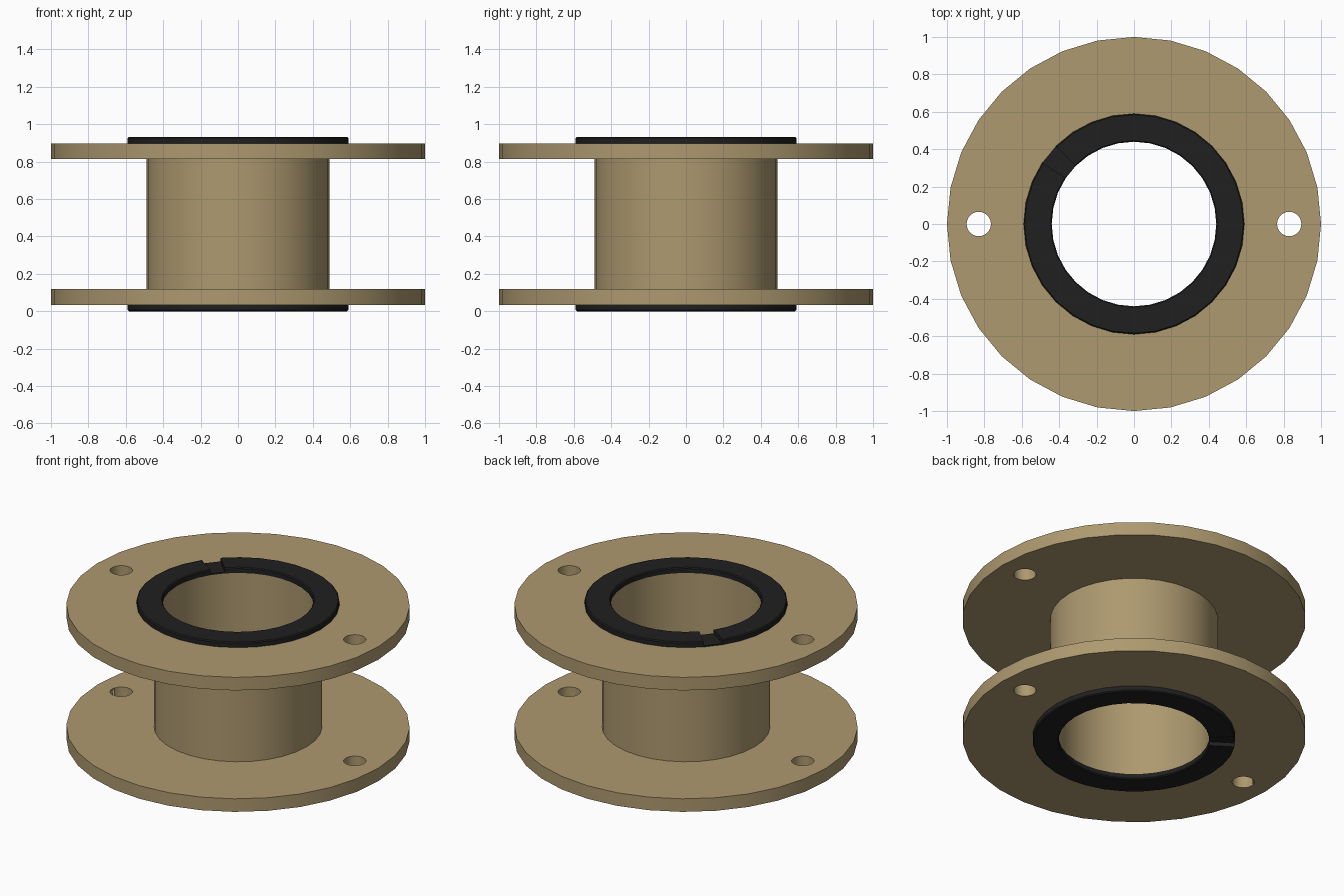
import bpy, bmesh
from math import cos, sin, pi, radians

if "Cube" in bpy.data.objects:
    bpy.data.objects.remove(bpy.data.objects["Cube"])

SIDES = 32
H = 0.932      # total height
GASKET = 0.034  # gasket thickness
FLANGE = 0.084  # flange thickness


def material(name, color):
    m = bpy.data.materials.new(name)
    m.diffuse_color = color
    m.use_nodes = True
    m.node_tree.nodes["Principled BSDF"].inputs["Base Color"].default_value = m.diffuse_color
    return m


def make_object(name, bm, mat=None):
    bmesh.ops.recalc_face_normals(bm, faces=bm.faces)
    mesh = bpy.data.meshes.new(name)
    bm.to_mesh(mesh)
    bm.free()
    ob = bpy.data.objects.new(name, mesh)
    bpy.context.collection.objects.link(ob)
    if mat:
        mesh.materials.append(mat)
    return ob


def lathe(name, profile, mat):
    """Revolve a closed (radius, z) profile around z."""
    bm = bmesh.new()
    rings = [[bm.verts.new((r * cos(2 * pi * i / SIDES), r * sin(2 * pi * i / SIDES), z))
              for r, z in profile] for i in range(SIDES)]
    n = len(profile)
    for i in range(SIDES):
        a, b = rings[i], rings[(i + 1) % SIDES]
        for j in range(n):
            k = (j + 1) % n
            bm.faces.new((a[j], b[j], b[k], a[k]))
    return make_object(name, bm, mat)


def prism(name, points, z0, z1):
    """Extrude an xy outline from z0 to z1."""
    bm = bmesh.new()
    face = bm.faces.new([bm.verts.new((x, y, z0)) for x, y in points])
    ext = bmesh.ops.extrude_face_region(bm, geom=[face])
    for v in ext["geom"]:
        if isinstance(v, bmesh.types.BMVert):
            v.co.z = z1
    return make_object(name, bm)


def select_only(ob):
    bpy.ops.object.select_all(action='DESELECT')
    ob.select_set(True)
    bpy.context.view_layer.objects.active = ob


def cut(ob, cutter):
    mod = ob.modifiers.new("cut", 'BOOLEAN')
    mod.operation = 'DIFFERENCE'
    mod.solver = 'EXACT'
    mod.object = cutter
    select_only(ob)
    bpy.ops.object.modifier_apply(modifier=mod.name)
    bpy.data.objects.remove(cutter)


def smooth(ob):
    select_only(ob)
    bpy.ops.object.shade_smooth_by_angle(angle=radians(30))


tan = material("tan_body", (0.42, 0.32, 0.16, 1))
black = material("black_rubber", (0.014, 0.014, 0.014, 1))

# Spool: tube with a flange at each end
z0, z3 = GASKET, H - GASKET
z1, z2 = z0 + FLANGE, z3 - FLANGE
spool = lathe("flanged_spool", [(0.445, z0), (1, z0), (1, z1), (0.49, z1),
                                (0.49, z2), (1, z2), (1, z3), (0.445, z3)], tan)

# Bolt holes through both flanges
for x in (-0.83, 0.83):
    circle = [(x + 0.065 * cos(2 * pi * i / 24), 0.065 * sin(2 * pi * i / 24)) for i in range(24)]
    cut(spool, prism("hole_cutter", circle, -0.1, H + 0.1))
smooth(spool)

# Gaskets with a one-segment notch in the outer face
a, b = radians(135), radians(146.25)
wedge = [(r * cos(t), r * sin(t)) for r, t in ((0.4, a), (0.65, a), (0.65, b), (0.4, b))]
c = 0.006
for name, base, tip in (("bottom_gasket", z0, 0), ("top_gasket", z3, H)):
    s = 1 if tip > base else -1
    ring = lathe(name, [(0.44, base), (0.59, base), (0.59, tip - s * c), (0.59 - c, tip),
                        (0.44 + c, tip), (0.44, tip - s * c)], black)
    cut(ring, prism("notch_cutter", wedge, base + s * 0.008, tip + s * 0.05))
    smooth(ring)
